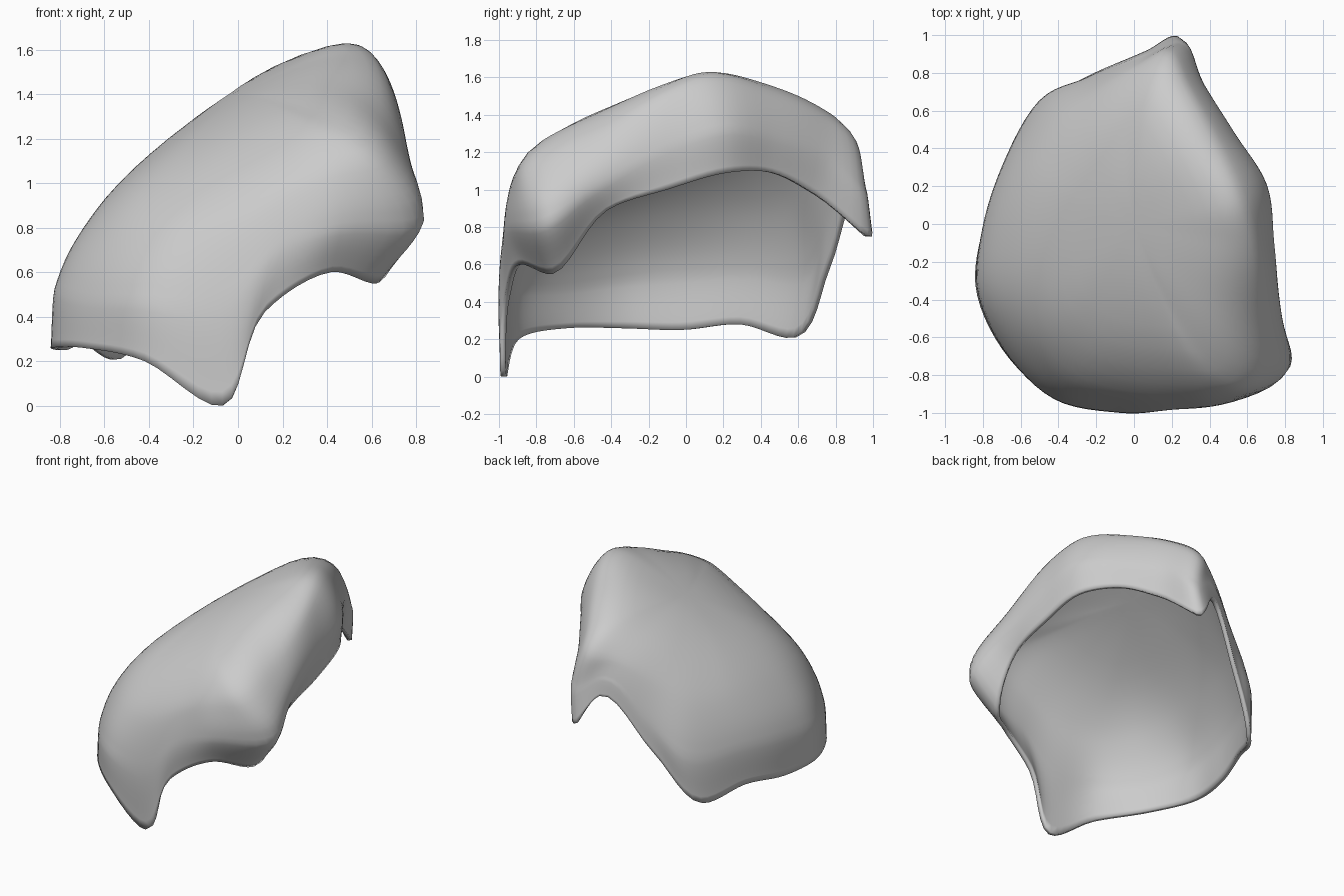
import bpy
import bmesh
from mathutils import Vector

cube = bpy.data.objects.get("Cube")
if cube:
    bpy.data.objects.remove(cube, do_unlink=True)

# Guide rings of the shell, running from the right side round the back
APEX = Vector((0.0, 0.0, 1.395))
APEX_NORMAL = Vector((-0.48, -0.16, 0.86)).normalized()

CREST = [(.63, -.1, 1.54), (.55, .12, 1.63), (.41, .46, 1.54), (.27, .73, 1.42),
         (.16, .91, 1.28), (0, .82, 1.24), (-.25, .65, 1.09), (-.42, .5, .98),
         (-.54, .25, .95), (-.6, -.05, .93), (-.6, -.35, .9), (-.52, -.6, .86),
         (-.35, -.79, .84), (-.05, -.9, .89), (.2, -.92, 1), (.4, -.92, 1.09),
         (.6, -.88, 1.14), (.65, -.5, 1.32)]

WALL = [(.74, -.1, 1.25), (.7, .2, 1.35), (.53, .48, 1.3), (.36, .75, 1.2),
        (.25, .965, 1), (.05, .89, 1.11), (-.24, .77, .82), (-.48, .66, .6),
        (-.68, .32, .6), (-.79, -.03, .58), (-.81, -.35, .55), (-.68, -.66, .5),
        (-.42, -.92, .5), (-.08, -.99, .5), (.2, -.98, .75), (.46, -.96, .82),
        (.835, -.76, .85), (.785, -.5, 1)]

RIM = [(.72, -.1, 1), (.68, .22, 1.09), (.53, .46, 1.09), (.38, .7, .97),
       (.23, .995, .75), (.07, .92, .97), (-.27, .77, .58), (-.55, .59, .21),
       (-.7, .3, .28), (-.8, -.02, .25), (-.84, -.32, .26), (-.7, -.66, .26),
       (-.42, -.92, .2), (-.07, -.99, 0), (.12, -.97, .42), (.42, -.89, .6),
       (.63, -.71, .55), (.71, -.42, .89)]


def hermite(a, b, slope_a, slope_b, span, t):
    """Smooth blend from a to b with the given slopes per unit length."""
    s = 1 - t
    return (a * (s * s * (1 + 2 * t)) + b * (t * t * (3 - 2 * t))
            + slope_a * (span * t * s * s) - slope_b * (span * t * t * s))


def middle_slope(before, here, after):
    """Slope at a point, weighted by the distance to its neighbours."""
    d0, d1 = (here - before).length, (after - here).length
    return ((here - before) * (d1 / d0) + (after - here) * (d0 / d1)) / (d0 + d1)


def closed_spline(points, steps):
    points = [Vector(p) for p in points]
    count = len(points)
    slopes = [middle_slope(points[i - 1], points[i], points[(i + 1) % count])
              for i in range(count)]
    result = []
    for i in range(count):
        j = (i + 1) % count
        span = (points[j] - points[i]).length
        for k in range(steps):
            result.append(hermite(points[i], points[j], slopes[i], slopes[j],
                                  span, k / steps))
    return result


def rib(crest, wall, rim, steps):
    """Profile from the apex over the crest and down the wall to the rim."""
    points = [APEX, crest, wall, rim]
    out = crest - APEX
    tangent = out - APEX_NORMAL * out.dot(APEX_NORMAL)
    slopes = [tangent.normalized(),
              middle_slope(APEX, crest, wall),
              middle_slope(crest, wall, rim),
              (rim - wall).normalized()]
    result = []
    for i in range(len(points) - 1):
        span = (points[i + 1] - points[i]).length
        for k in range(1, steps + 1):
            result.append(hermite(points[i], points[i + 1], slopes[i],
                                  slopes[i + 1], span, k / steps))
    return result


def blend_top(ribs, steps):
    """Even out the curvature of neighbouring ribs, most of all at the apex."""
    count = len(ribs)
    for k in range(steps):
        reach = round(15 * (1 - (k + 1) / steps))
        flat, bend = [], []
        for r in ribs:
            out = r[k] - APEX
            drop = out.dot(APEX_NORMAL)
            flat.append(out - APEX_NORMAL * drop)
            bend.append(drop / flat[-1].length_squared)
        for _ in range(2):
            bend = [sum(bend[(i + d) % count] for d in range(-reach, reach + 1))
                    / (2 * reach + 1) for i in range(count)]
        for r, f, b in zip(ribs, flat, bend):
            r[k] = APEX + f + APEX_NORMAL * (b * f.length_squared)


def build_shell(name, material):
    steps = 8
    rings = [closed_spline(r, 6) for r in (CREST, WALL, RIM)]
    profiles = [rib(*trio, steps) for trio in zip(*rings)]
    blend_top(profiles, steps)
    bm = bmesh.new()
    top = bm.verts.new(APEX)
    ribs = [[bm.verts.new(p) for p in profile] for profile in profiles]
    for i, right in enumerate(ribs):
        left = ribs[(i + 1) % len(ribs)]
        bm.faces.new((top, right[0], left[0]))
        for k in range(len(right) - 1):
            bm.faces.new((right[k], right[k + 1], left[k + 1], left[k]))
    # Soften the shoulder between top and wall
    shoulder = [v for r in ribs for v in r[steps // 4:steps * 2]]
    for _ in range(4):
        bmesh.ops.smooth_vert(bm, verts=shoulder, factor=0.5, use_axis_x=True,
                              use_axis_y=True, use_axis_z=True)
    mesh = bpy.data.meshes.new(name)
    bm.to_mesh(mesh)
    bm.free()
    mesh.materials.append(material)
    shell = bpy.data.objects.new(name, mesh)
    bpy.context.collection.objects.link(shell)
    # Thin wall grown inward
    solid = shell.modifiers.new("wall_thickness", 'SOLIDIFY')
    solid.thickness = 0.03
    solid.offset = -1
    bpy.context.view_layer.objects.active = shell
    shell.select_set(True)
    bpy.ops.object.shade_smooth_by_angle(angle=1.0)


# Single plain grey
grey = bpy.data.materials.new("plain_grey")
grey.use_nodes = True
grey.diffuse_color = (0.6, 0.6, 0.6, 1)
grey.node_tree.nodes["Principled BSDF"].inputs["Base Color"].default_value = (0.6, 0.6, 0.6, 1)

build_shell("curved_shell", grey)
